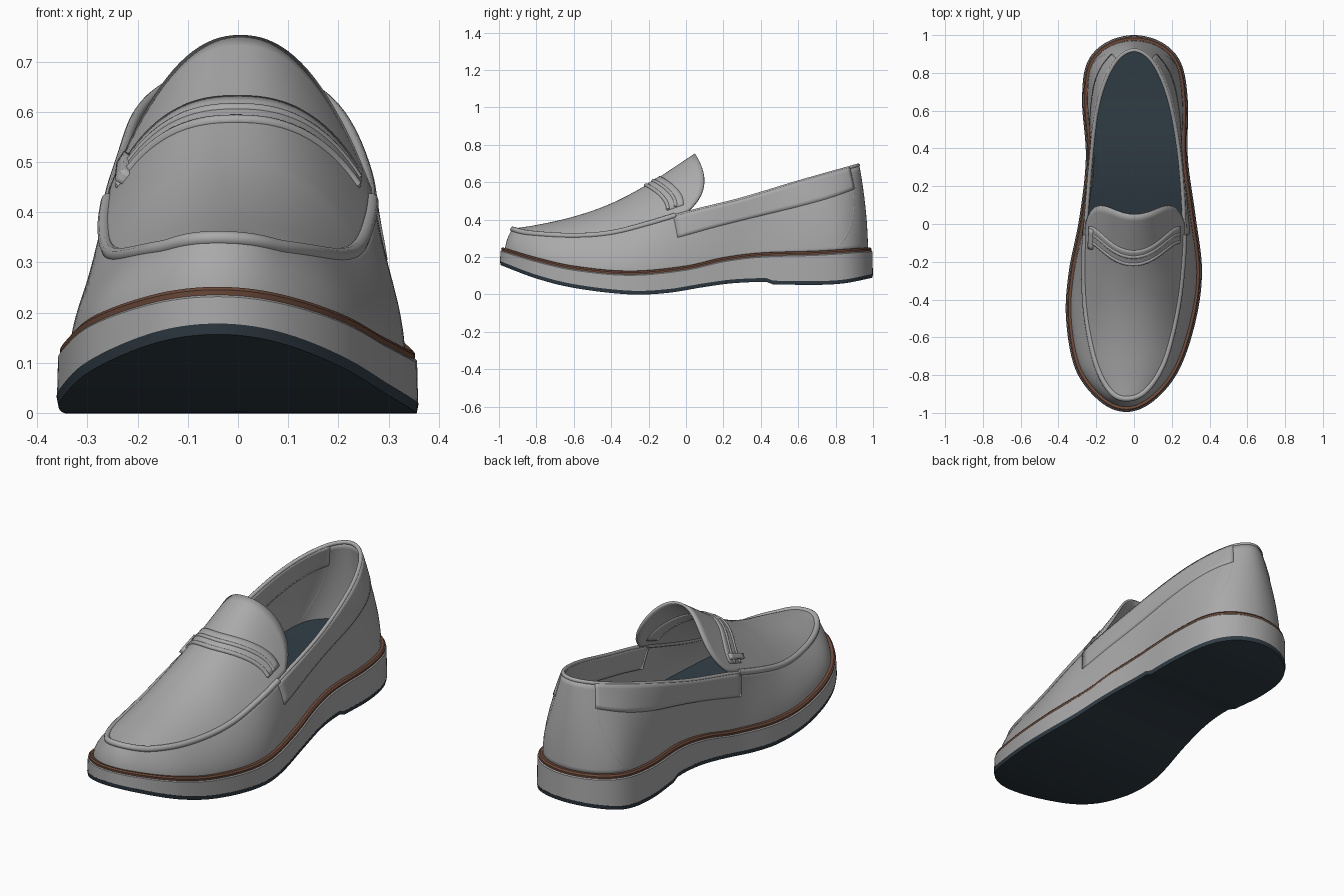
import bpy, bmesh
from mathutils import Vector

if "Cube" in bpy.data.objects:
    bpy.data.objects.remove(bpy.data.objects["Cube"])


def material(name, colour):
    m = bpy.data.materials.new(name)
    m.use_nodes = True
    m.diffuse_color = (*colour, 1)
    bsdf = m.node_tree.nodes["Principled BSDF"]
    bsdf.inputs["Base Color"].default_value = (*colour, 1)
    bsdf.inputs["Roughness"].default_value = 0.7
    return m


GREY = material("grey leather", (0.40, 0.40, 0.40))
BROWN = material("brown welt", (0.15, 0.068, 0.043))
DARK = material("dark rubber", (0.03, 0.046, 0.06))

# Plan outlines run from the toe up the +x side to the heel and back
SOLE = [(-.04, -.995), (.10, -.94), (.235, -.78), (.325, -.52), (.36, -.25), (.325, .05),
        (.285, .35), (.285, .65), (.25, .85), (.15, .96), (0, 1), (-.15, .96), (-.25, .85),
        (-.275, .65), (-.255, .35), (-.29, .03), (-.345, -.25), (-.36, -.5), (-.31, -.77), (-.18, -.94)]
RIM = [(-.04, -.925), (.06, -.885), (.155, -.74), (.22, -.5), (.255, -.25), (.265, 0),
       (.245, .32), (.205, .58), (.155, .75), (.085, .875), (0, .92), (-.085, .875), (-.155, .75),
       (-.2, .58), (-.23, .32), (-.255, 0), (-.265, -.25), (-.25, -.5), (-.2, -.74), (-.125, -.885)]
K, N = len(SOLE), 160


def profile(*pts):
    """Smooth height as a function of y."""
    def slope(i):
        a, b = pts[max(i - 1, 0)], pts[min(i + 1, len(pts) - 1)]
        return (b[1] - a[1]) / (b[0] - a[0])

    def f(y):
        y = min(max(y, pts[0][0]), pts[-1][0])
        i = max(j for j in range(len(pts) - 1) if pts[j][0] <= y)
        (y0, z0), (y1, z1) = pts[i], pts[i + 1]
        d = y1 - y0
        t = (y - y0) / d
        return (z0 * (1 + 2 * t) * (1 - t) ** 2 + z1 * t * t * (3 - 2 * t)
                + d * t * (1 - t) * (slope(i) * (1 - t) - slope(i + 1) * t))
    return f


bottom_curve = profile((-1, .16), (-.8, .085), (-.6, .035), (-.3, 0), (-.1, .008), (.1, .04),
                       (.25, .06), (.45, .068), (.7, .066), (.85, .075), (1, .105))
welt = profile((-1, .24), (-.8, .18), (-.6, .135), (-.3, .108), (0, .135), (.2, .18),
               (.4, .205), (.7, .215), (1, .235))
rim_z = profile((-.93, .345), (-.85, .325), (-.6, .31), (-.4, .325), (-.2, .375), (0, .435),
                (.3, .51), (.6, .6), (.92, .69))
crown = profile((-.93, .345), (-.8, .365), (-.6, .41), (-.4, .48), (-.2, .585), (0, .715), (.06, .755))


def bottom(y):
    return bottom_curve(y) - (.015 if y > .45 else 0)


def at(pts, p):
    """Closed smooth curve through pts."""
    i, t = int(p // 1), p % 1
    a, b, c, d = (Vector(pts[(i + j) % K]) for j in (-1, 0, 1, 2))
    return b + .5 * t * (c - a + t * (2 * a - 5 * b + 4 * c - d + t * (3 * (b - c) + d - a)))


def plan(p, out=0):
    q, t = at(SOLE, p), at(SOLE, p + .05) - at(SOLE, p - .05)
    return q + Vector((t.y, -t.x)).normalized() * out


def rim(p, lift=0):
    q = at(RIM, p)
    return Vector((q.x, q.y, rim_z(q.y) + lift))


def ring(out, height):
    pts = [plan(i * K / N, out) for i in range(N)]
    return [Vector((q.x, q.y, height(q.y))) for q in pts]


def wall(p, t):
    """Side of the upper, from welt (t=0) to rim (t=1)."""
    b, r = plan(p, -.034), rim(p)
    z = welt(b.y) + .005
    q = b.lerp(r.xy, t ** 1.8)
    return Vector((q.x, q.y, z + (r.z - z) * t))


def vamp(p, v):
    """Arched top of the shoe; v runs from -1 to 1 across it."""
    r, l = rim(p), rim(-p)
    q = l.lerp(r, (v + 1) / 2)
    w = max(0, (q.y + .35) / .35)
    a = abs(v)
    q.z += max(0, crown((l.y + r.y) / 2 + .05 * w) - (l.z + r.z) / 2) * (1 - a ** 2.2)
    q.y += w * (1 - a ** 4) * (.05 + .16 * a * a)
    return q


def mesh_object(name, verts, faces, mat, thick=0, angle=.7):
    me = bpy.data.meshes.new(name)
    me.from_pydata([tuple(v) for v in verts], [], faces)
    bm = bmesh.new()
    bm.from_mesh(me)
    bmesh.ops.remove_doubles(bm, verts=bm.verts, dist=.0002)
    bmesh.ops.recalc_face_normals(bm, faces=bm.faces)
    bm.to_mesh(me)
    bm.free()
    me.materials.append(mat)
    ob = bpy.data.objects.new(name, me)
    bpy.context.collection.objects.link(ob)
    if thick:
        s = ob.modifiers.new("thickness", "SOLIDIFY")
        s.thickness, s.offset = thick, 0
    bpy.ops.object.select_all(action="DESELECT")
    ob.select_set(True)
    bpy.context.view_layer.objects.active = ob
    bpy.ops.object.shade_smooth_by_angle(angle=angle)
    return ob


def grid(name, rows, mat, thick=0, closed=False, caps=()):
    n = len(rows[0])
    faces = [(r * n + i, r * n + (i + 1) % n, (r + 1) * n + (i + 1) % n, (r + 1) * n + i)
             for r in range(len(rows) - 1) for i in range(n if closed else n - 1)]
    # Caps are ladders of strips from one side to the other
    for r in caps:
        faces += [(r * n + i, r * n + i + 1, r * n + (n - i - 1) % n, r * n + (n - i) % n)
                  for i in range(1, n // 2 - 1)]
        faces += [(r * n, r * n + 1, r * n + n - 1),
                  (r * n + n // 2, r * n + n // 2 + 1, r * n + n // 2 - 1)]
    return mesh_object(name, [v for row in rows for v in row], faces, mat, thick)


def steps(a, b, n):
    return [a + (b - a) * i / n for i in range(n + 1)]


def tube(name, pts, radius, mat):
    cu = bpy.data.curves.new(name, "CURVE")
    cu.dimensions, cu.bevel_depth, cu.bevel_resolution = "3D", radius, 3
    cu.use_fill_caps = True
    sp = cu.splines.new("POLY")
    sp.points.add(len(pts) - 1)
    for s, q in zip(sp.points, pts):
        s.co = (*q, 1)
    sp.use_smooth = True
    cu.materials.append(mat)
    bpy.context.collection.objects.link(bpy.data.objects.new(name, cu))


# Sole layers
grid("outsole", [ring(-.004, bottom), ring(0, lambda y: bottom(y) + .02)], DARK, closed=True, caps=(0, 1))
grid("midsole", [ring(-.001, lambda y: bottom(y) + .02), ring(-.003, lambda y: welt(y) - .006),
                 ring(-.009, welt)], GREY, closed=True, caps=(0, 1, 2)[::2])
grid("welt", [ring(-.008, lambda y: welt(y) - .003), ring(-.007, lambda y: welt(y) + .009),
              ring(-.014, lambda y: welt(y) + .017), ring(-.045, lambda y: welt(y) + .019)],
     BROWN, closed=True, caps=(0, 3))
grid("insole", [ring(-.043, lambda y: welt(y) + .02), ring(-.043, lambda y: welt(y) + .035)],
     DARK, closed=True, caps=(0, 1))

# Upper side wall and arched vamp with tongue
grid("upper_wall", [[wall(i * K / N, t) for i in range(N)] for t in steps(0, 1, 14)],
     GREY, thick=.014, closed=True)
grid("vamp_tongue", [[vamp(p, v) for v in steps(-1, 1, 40)] for p in steps(.02, 5, 50)], GREY, thick=.012)

# Raised apron seam and collar binding
tube("apron_seam", [rim(p, .004) for p in steps(-4.8, 4.8, 110)], .015, GREY)
tube("collar_binding", [rim(p) for p in steps(4.7, K - 4.7, 110)], .01, GREY)

# Collar panels on both sides
for side, sign in (("left", 1), ("right", -1)):
    rows = []
    for f in steps(0, 1, 30):
        p = 4.75 + 4.2 * f
        rows.append([wall(sign * p, t) for t in steps(.6 + .14 * f, 1, 6)])
    grid(side + "_collar_panel", rows, GREY, thick=.022)
    # Heel counter seam
    tube(side + "_heel_seam", [wall(sign * (8.9 - 1.2 * f * f), .73 * (1 - f) + .04)
                               for f in steps(0, 1, 24)], .008, GREY)


# Strap across the vamp
def strap_point(offset, v):
    return vamp(4.12 + offset + .5 * v * v, v)


across = steps(-.9, .9, 40)
grid("strap_band", [[strap_point(o, v) for v in across] for o in steps(-.06, .24, 5)], GREY, thick=.02)
for k, o in enumerate((-.04, .1)):
    tube("strap_ridge_%d" % (k + 1), [strap_point(o, v) + Vector((0, 0, .006)) for v in across], .011, GREY)
grid("strap_loop", [[strap_point(o, v) for v in steps(-.86, -.8, 3)] for o in steps(-.14, .2, 6)],
     GREY, thick=.045)
